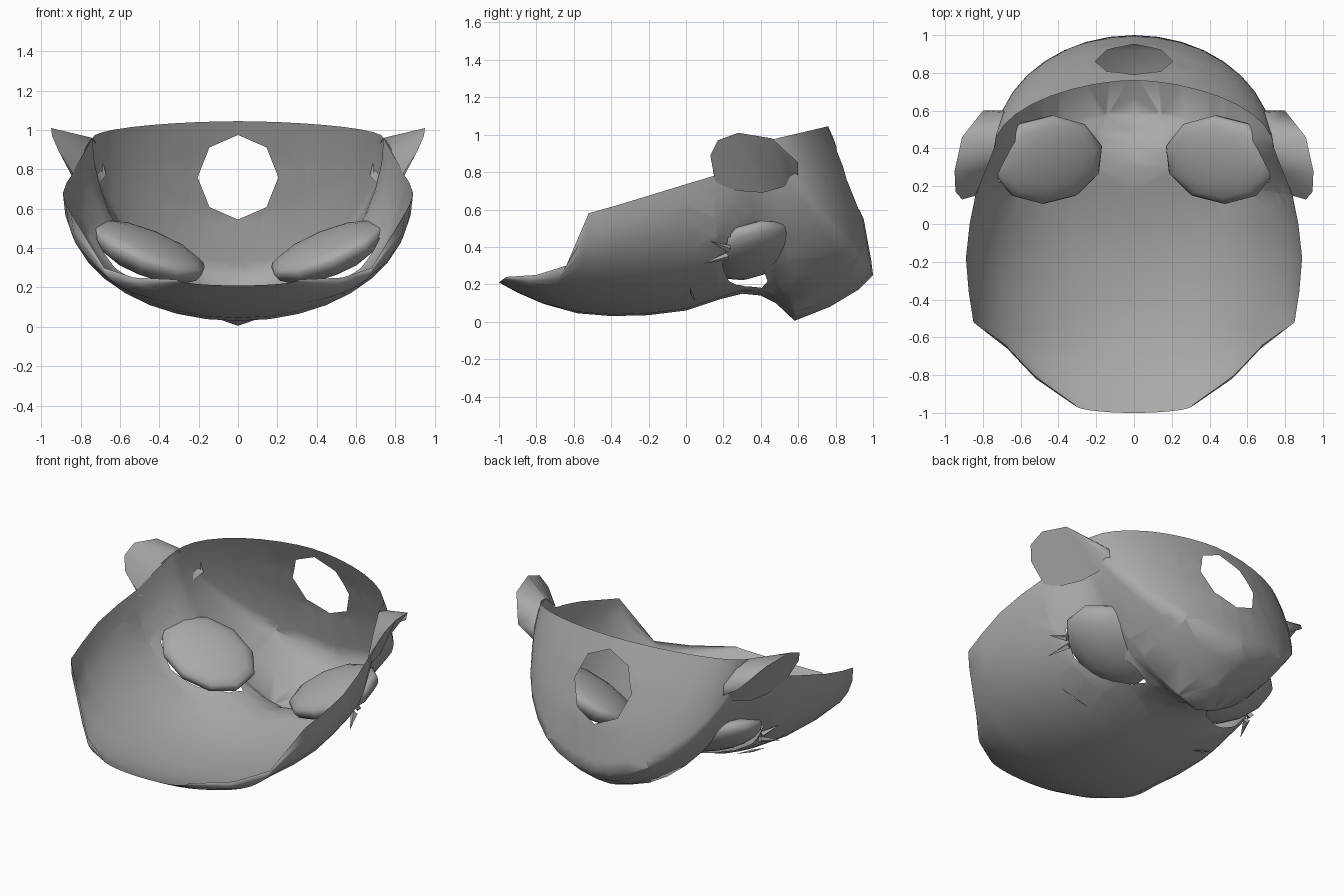
import bpy
import bmesh
from math import sin, cos, pi, radians, copysign
from mathutils import Matrix, Vector

cube = bpy.data.objects.get("Cube")
if cube:
    bpy.data.objects.remove(cube, do_unlink=True)

grey = bpy.data.materials.new("plain_grey")
grey.use_nodes = True
grey.diffuse_color = (0.4, 0.4, 0.4, 1)
grey.node_tree.nodes["Principled BSDF"].inputs["Base Color"].default_value = grey.diffuse_color


def finish(name, bm, smooth=True, mirror=False):
    """Turn a bmesh into a grey object, optionally mirrored across x."""
    mesh = bpy.data.meshes.new(name)
    bm.to_mesh(mesh)
    bm.free()
    mesh.materials.append(grey)
    for polygon in mesh.polygons:
        polygon.use_smooth = smooth
    obj = bpy.data.objects.new(name, mesh)
    bpy.context.collection.objects.link(obj)
    if mirror:
        modifier = obj.modifiers.new("mirror", 'MIRROR')
        modifier.use_mirror_merge = False
    return obj


def cut_octagon(bm, center, across, up, keep):
    """Cut an eight-sided hole whose half axes are the vectors across and up."""
    def near(face):
        middle = face.calc_center_median()
        offset = middle - center
        u = offset.dot(across) / across.length_squared
        v = offset.dot(up) / up.length_squared
        return keep(middle) and max(abs(u), abs(v)) < 2.5

    planes = []
    for k in range(8):
        angle = (k + 0.5) * pi / 4
        normal = (across * cos(angle) / across.length_squared
                  + up * sin(angle) / up.length_squared)
        edge_point = center + normal * (cos(pi / 8) / normal.length_squared)
        planes.append((edge_point, normal))
    for point, normal in planes:
        geom = set(f for f in bm.faces if near(f))
        for f in list(geom):
            geom.update(f.verts)
            geom.update(f.edges)
        bmesh.ops.bisect_plane(bm, geom=list(geom), dist=0.0001,
                               plane_co=point, plane_no=normal)
    inside = [f for f in bm.faces if keep(f.calc_center_median()) and all(
        (f.calc_center_median() - p).dot(n) < 0 for p, n in planes)]
    bmesh.ops.delete(bm, geom=inside, context='FACES')


# Mask shell: each section runs from the centre line to the rim.
# Values: centre y, centre z, rim x, rim y, rim z, cheek pinch, roundness
ear_root = (0.74, 0.4, 0.96)
sections = [
    (-1, .21, .31, -.96, .24, 0, 1),
    (-.9, .155, .53, -.8, .25, 0, 1),
    (-.76, .095, .68, -.64, .3, 0, 1),
    (-.58, .045, .85, -.52, .58, 0, 1),
    (-.4, .03, .875, -.36, .625, 0, .97),
    (-.2, .035, .89, -.18, .68, 0, .92),
    (0, .06, .87, 0, .735, 0, .85),
    (.18, .12, .84, .15, .78, 0, .7),
    (.3, .15, .8, .26, .86, .02, .7),
    (.4, .14, .77, .33, .92, .05, .75),
    (.48, .1, .75, .38, .95, .08, .85),
    (.58, .005, *ear_root, .1, .95),
    (.77, .08, *ear_root, .06, 1),
    (.92, .17, *ear_root, .03, 1),
    (1, .25, *ear_root, 0, 1),
    (.99, .33, *ear_root, 0, 1),
    (.95, .55, *ear_root, 0, 1.05),
    (.86, .82, *ear_root, 0, 1.1),
    (.76, 1.045, *ear_root, 0, 1.15),
]
steps = 18
bm = bmesh.new()
rows = []
for yc, zc, xr, yr, zr, pinch, power in sections:
    row = []
    for i in range(steps + 1):
        a = pi * (i / steps - 0.5)
        row.append(bm.verts.new((
            copysign(xr * abs(sin(a)) ** power, a),
            yr + (yc - yr) * cos(a),
            zr + (zc - zr) * cos(a) + pinch * abs(sin(2 * a)))))
    rows.append(row)
for low, high in zip(rows, rows[1:]):
    for i in range(steps):
        bm.faces.new((low[i], high[i], high[i + 1], low[i + 1]))
bmesh.ops.remove_doubles(bm, verts=bm.verts, dist=0.0005)
bmesh.ops.triangulate(bm, faces=bm.faces)

# Mouth hole in the end wall and two slanted eye holes underneath
cut_octagon(bm, Vector((0, 0.88, 0.76)), Vector((0.205, 0, 0)),
            Vector((0, 0, 0.215)), lambda p: p.y > 0.6)
for side in (-1, 1):
    cut_octagon(bm, Vector((side * 0.48, 0.315, 0.3)),
                Vector((side * 0.24, -0.09, 0)),
                Vector((side * 0.03, 0.08, 0)),
                lambda p: p.x * side > 0 and p.z < 0.65)
finish("mask_shell", bm)

# Eyes: tilted flattened balls, deeper underneath so that they fill the holes
bm = bmesh.new()
bmesh.ops.create_uvsphere(bm, u_segments=10, v_segments=10, radius=1)
for v in bm.verts:
    v.co.z *= 0.07 if v.co.z > 0 else 0.125
place = (Matrix.Translation((0.455, 0.34, 0.395))
         @ Matrix.Rotation(radians(-22), 4, 'Y')
         @ Matrix.Rotation(radians(17), 4, 'X')
         @ Matrix.Diagonal((0.315, 0.245, 1, 1)))
bmesh.ops.transform(bm, matrix=place, verts=bm.verts)
finish("eyes", bm, mirror=True)

# Ears: thin lobes from the shell and its rim out to a pointed outer edge
rim_line = [(.84, .15, .78), (.79, .27, .87), (.74, .4, .96),
            (.72, .5, .93), (.69, .59, .85)]
outer_edge = [(.91, .13, .89), (.945, .17, .97), (.95, .28, 1.01),
              (.91, .46, .98), (.8, .6, .85)]
shell_line = [(.83, .16, .74), (.79, .28, .7), (.75, .41, .69),
              (.71, .52, .72), (.67, .6, .77)]
bm = bmesh.new()
lines = [[bm.verts.new(p) for p in line]
         for line in (rim_line, outer_edge, shell_line)]
for first, second in zip(lines, lines[1:]):
    for i in range(4):
        bm.faces.new((first[i], second[i], second[i + 1], first[i + 1]))
bm.faces.new((lines[0][4], lines[1][4], lines[2][4]))
bmesh.ops.recalc_face_normals(bm, faces=bm.faces)
for edge in bm.edges:
    edge.smooth = not all(v in lines[1] for v in edge.verts)
finish("ears", bm, mirror=True)


def spike(bm, root, tip, width):
    """Add a thin pointed cone from root to tip."""
    root, tip = Vector(root), Vector(tip)
    axis = tip - root
    place = (Matrix.Translation((root + tip) / 2)
             @ axis.to_track_quat('Z', 'Y').to_matrix().to_4x4())
    bmesh.ops.create_cone(bm, segments=4, radius1=width, radius2=0,
                          depth=axis.length, cap_ends=True, matrix=place)


# Lashes at the outer corner of each eye
bm = bmesh.new()
spike(bm, (0.71, 0.23, 0.39), (0.77, 0.13, 0.43), 0.02)
spike(bm, (0.69, 0.22, 0.35), (0.75, 0.09, 0.31), 0.02)
finish("lashes", bm, smooth=False, mirror=True)

# Thin brow marks on the forehead side of the eyes
bm = bmesh.new()
spike(bm, (0.5, 0.03, 0.15), (0.59, 0.02, 0.19), 0.008)
spike(bm, (0.5, 0.03, 0.15), (0.4, 0.05, 0.11), 0.008)
finish("brows", bm, smooth=False, mirror=True)
